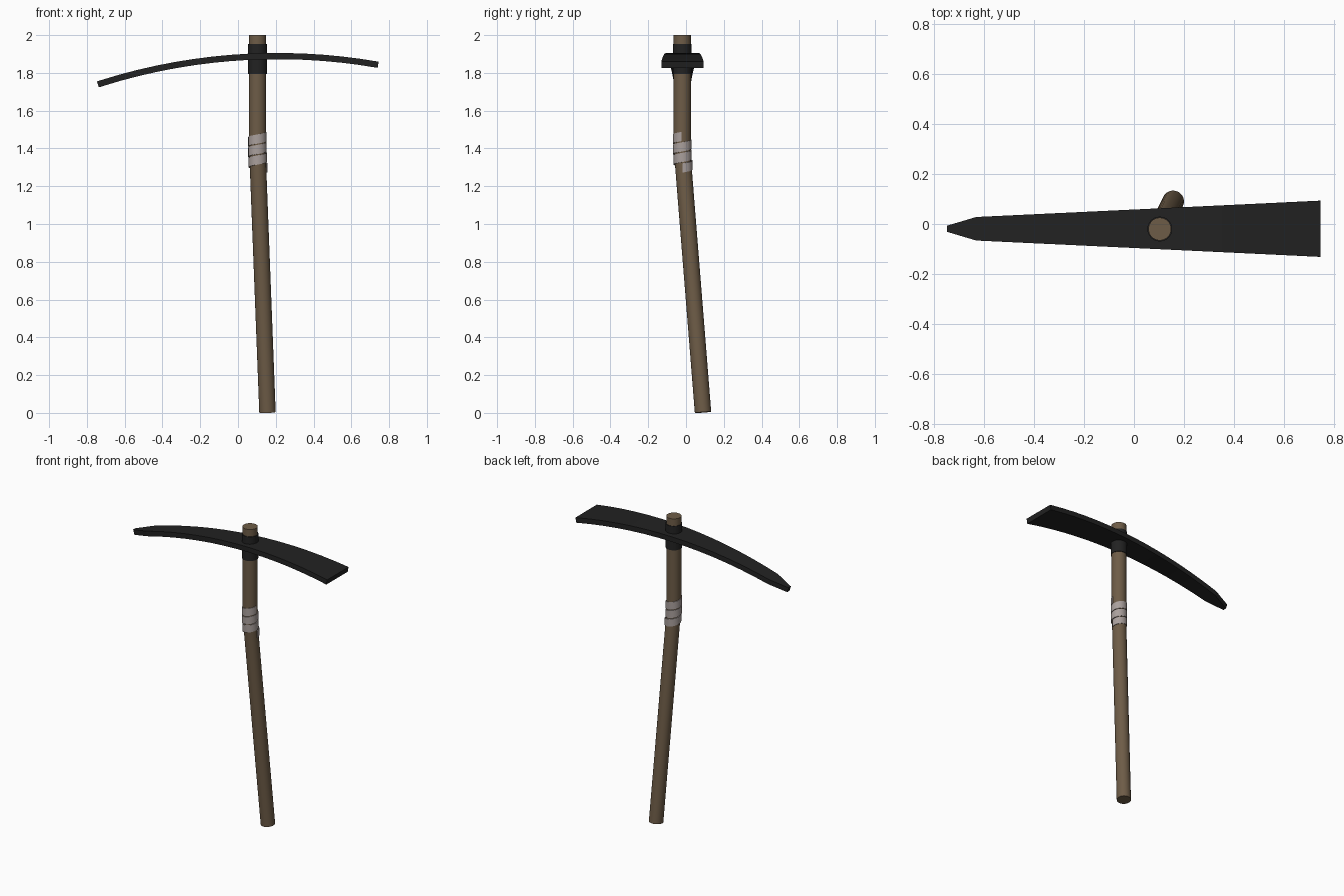
import bpy, bmesh, math
from mathutils import Vector

if "Cube" in bpy.data.objects:
    bpy.data.objects.remove(bpy.data.objects["Cube"])

CX, CY = 0.103, -0.02          # axis of the upper handle
TOP = Vector((CX, CY, 2.0))
BEND = Vector((CX, CY, 1.38))
FOOT = Vector((0.156, 0.09, 0.003))


def material(name, rgb):
    m = bpy.data.materials.new(name)
    m.diffuse_color = (*rgb, 1)
    m.use_nodes = True
    m.node_tree.nodes["Principled BSDF"].inputs["Base Color"].default_value = m.diffuse_color
    return m


wood = material("brown wood", (0.155, 0.107, 0.063))
iron = material("black iron", (0.016, 0.016, 0.016))
cloth = material("pale cloth", (0.40, 0.35, 0.335))


def finish(bm, name, mat, smooth=True):
    bmesh.ops.recalc_face_normals(bm, faces=bm.faces)
    me = bpy.data.meshes.new(name)
    bm.to_mesh(me)
    bm.free()
    me.materials.append(mat)
    ob = bpy.data.objects.new(name, me)
    bpy.context.collection.objects.link(ob)
    if smooth:
        bpy.ops.object.select_all(action='DESELECT')
        ob.select_set(True)
        bpy.context.view_layer.objects.active = ob
        bpy.ops.object.shade_smooth_by_angle(angle=math.radians(30))
    return ob


def rod(name, a, b, r, mat):
    bm = bmesh.new()
    bmesh.ops.create_cone(bm, cap_ends=True, segments=32, radius1=r, radius2=r,
                          depth=(b - a).length)
    rot = (b - a).to_track_quat('Z', 'Y')
    for v in bm.verts:
        v.co = rot @ v.co + (a + b) / 2
    return finish(bm, name, mat)


def sweep(name, rings, mat, smooth):
    """Closed solid through a row of four-cornered sections."""
    bm = bmesh.new()
    rows = [[bm.verts.new(p) for p in ring] for ring in rings]
    for a, b in zip(rows, rows[1:]):
        for k in range(4):
            bm.faces.new((a[k], a[(k + 1) % 4], b[(k + 1) % 4], b[k]))
    bm.faces.new(rows[0])
    bm.faces.new(rows[-1])
    return finish(bm, name, mat, smooth)


# Handle in two pieces, meeting at the break under the cloth, and iron collar
rod("upper_handle", BEND, TOP, 0.0455, wood)
rod("lower_handle", FOOT, BEND + (BEND - FOOT).normalized() * 0.02, 0.0435, wood)
rod("collar", Vector((CX, CY, 1.793)), Vector((CX, CY, 1.953)), 0.0495, iron)

# Arched head: wide flat blade on one end, narrow point on the other
APEX_X, APEX_Z, R, T = 0.21, 1.889, 3.1, 0.0165
stations = [-0.742] + [-0.625 + i * (0.742 + 0.625) / 14 for i in range(15)]
rings = []
for i, x in enumerate(stations):
    ang = math.asin((x - APEX_X) / R)
    up = Vector((math.sin(ang), 0, math.cos(ang)))
    mid = Vector((x, -0.019, APEX_Z - R * (1 - math.cos(ang))))
    w = 0.012 if i == 0 else 0.047 + (x + 0.625) / 1.367 * 0.065
    side = Vector((0, w, 0))
    rings.append([mid + up * T - side, mid + up * T + side,
                  mid - up * T + side, mid - up * T - side])
sweep("pick_head", rings, iron, False)

# Cloth strip wound three turns round the break
TURNS, STEPS, PITCH, WIDTH = 3, 28, 0.0555, 0.049
rings = []
for i in range(TURNS * STEPS + 1):
    a = 2 * math.pi * i / STEPS - 0.1
    z = 1.272 + PITCH * i / STEPS
    d = Vector((math.cos(a), math.sin(a), 0))
    c = BEND.copy()
    zc = z + WIDTH / 2
    if zc < BEND.z:
        c = FOOT.lerp(BEND, (zc - FOOT.z) / (BEND.z - FOOT.z))
    c.z = z
    h = Vector((0, 0, WIDTH))
    rings.append([c + d * 0.044, c + d * 0.049, c + d * 0.049 + h, c + d * 0.044 + h])
sweep("cloth_wrap", rings, cloth, True)
